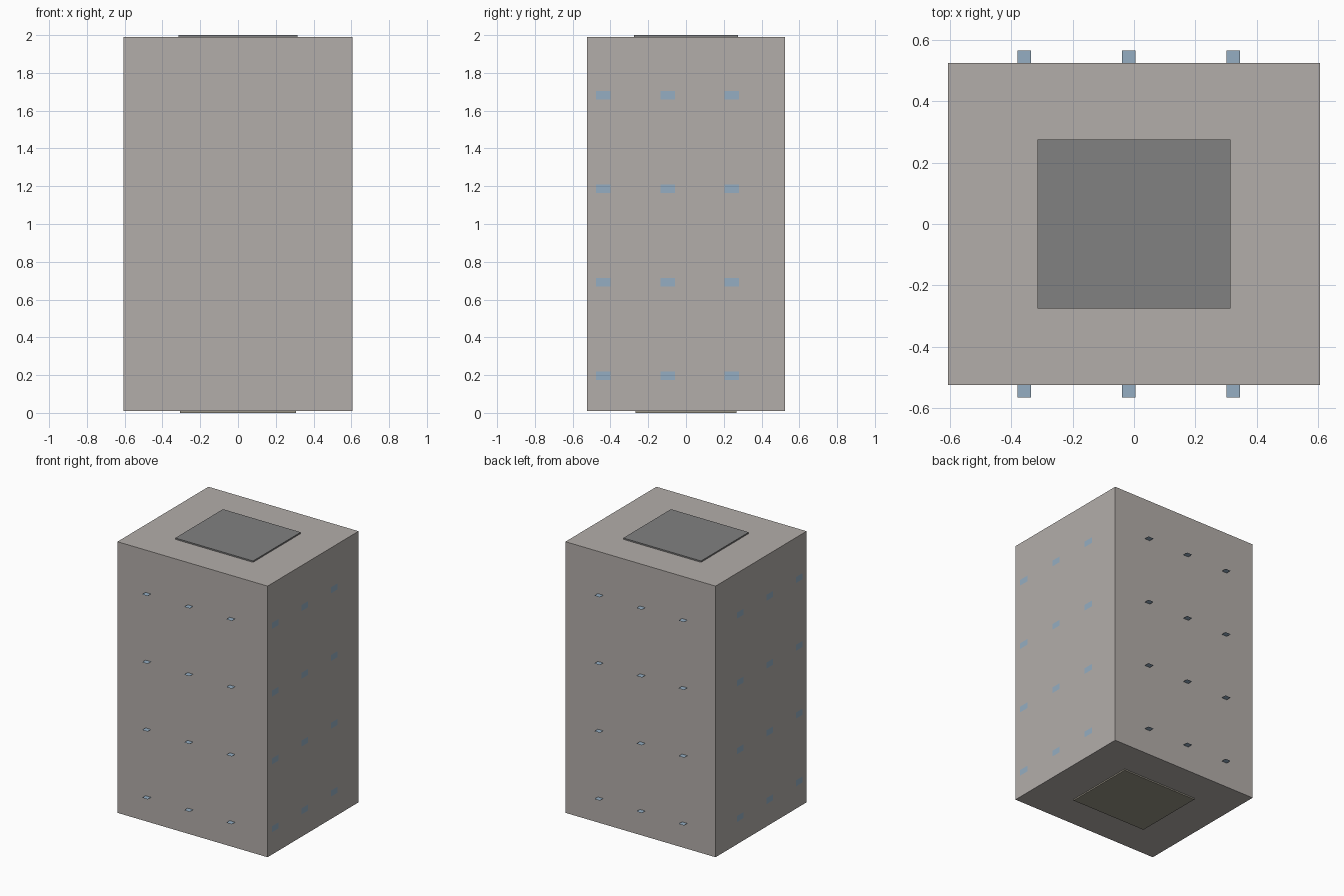
import bpy
import bmesh
from math import radians
from mathutils import Matrix

if "Cube" in bpy.data.objects:
    bpy.data.objects.remove(bpy.data.objects["Cube"])


def material(name, rgb):
    mat = bpy.data.materials.new(name)
    mat.diffuse_color = (*rgb, 1)
    mat.use_nodes = True
    mat.node_tree.nodes["Principled BSDF"].inputs["Base Color"].default_value = mat.diffuse_color
    return mat


def add_object(name, bm, mat):
    mesh = bpy.data.meshes.new(name)
    bm.to_mesh(mesh)
    bm.free()
    obj = bpy.data.objects.new(name, mesh)
    bpy.context.collection.objects.link(obj)
    if mat:
        mesh.materials.append(mat)
    return obj


def box(name, width, depth, z0, z1, mat=None):
    bm = bmesh.new()
    bmesh.ops.create_cube(bm, size=1, matrix=Matrix.Translation((0, 0, (z0 + z1) / 2))
                          @ Matrix.Diagonal((width, depth, z1 - z0, 1)))
    return add_object(name, bm, mat)


def panes(name, centres, rotation, size, mat):
    """One mesh holding a flat rectangle at every centre."""
    bm = bmesh.new()
    for c in centres:
        bmesh.ops.create_grid(bm, x_segments=1, y_segments=1, size=0.5,
                              matrix=Matrix.Translation(c) @ rotation
                              @ Matrix.Diagonal((*size, 1, 1)))
    return add_object(name, bm, mat)


wall = material("wall", (0.45, 0.42, 0.40))
glass = material("glass", (0.30, 0.42, 0.54))
stone = material("base_stone", (0.32, 0.30, 0.24))
roof = material("roof_grey", (0.22, 0.22, 0.22))

# Tower block with thin plates on its roof and underside
box("tower_body", 1.213, 1.05, 0.01, 1.99, wall)
box("roof_plate", 0.628, 0.55, 1.985, 2.0, roof)
box("base_plate", 0.616, 0.536, 0.0, 0.015, stone)

rows = [0.196 + 0.495 * i for i in range(4)]
front_cols = [-0.357 + 0.34 * i for i in range(3)]
side_cols = [-0.437 + 0.34 * i for i in range(3)]

# Horizontal panes half sunk into the front and back walls
for name, y in (("front_panes", -0.5265), ("back_panes", 0.5265)):
    panes(name, [(x, y, z) for z in rows for x in front_cols],
          Matrix.Identity(4), (0.044, 0.077), glass)

# Upright windows lying just off the side walls
for name, s in (("left_windows", -1), ("right_windows", 1)):
    panes(name, [(s * 0.608, y, z) for z in rows for y in side_cols],
          Matrix.Rotation(radians(90 * s), 4, 'Y'), (0.044, 0.077), glass)
